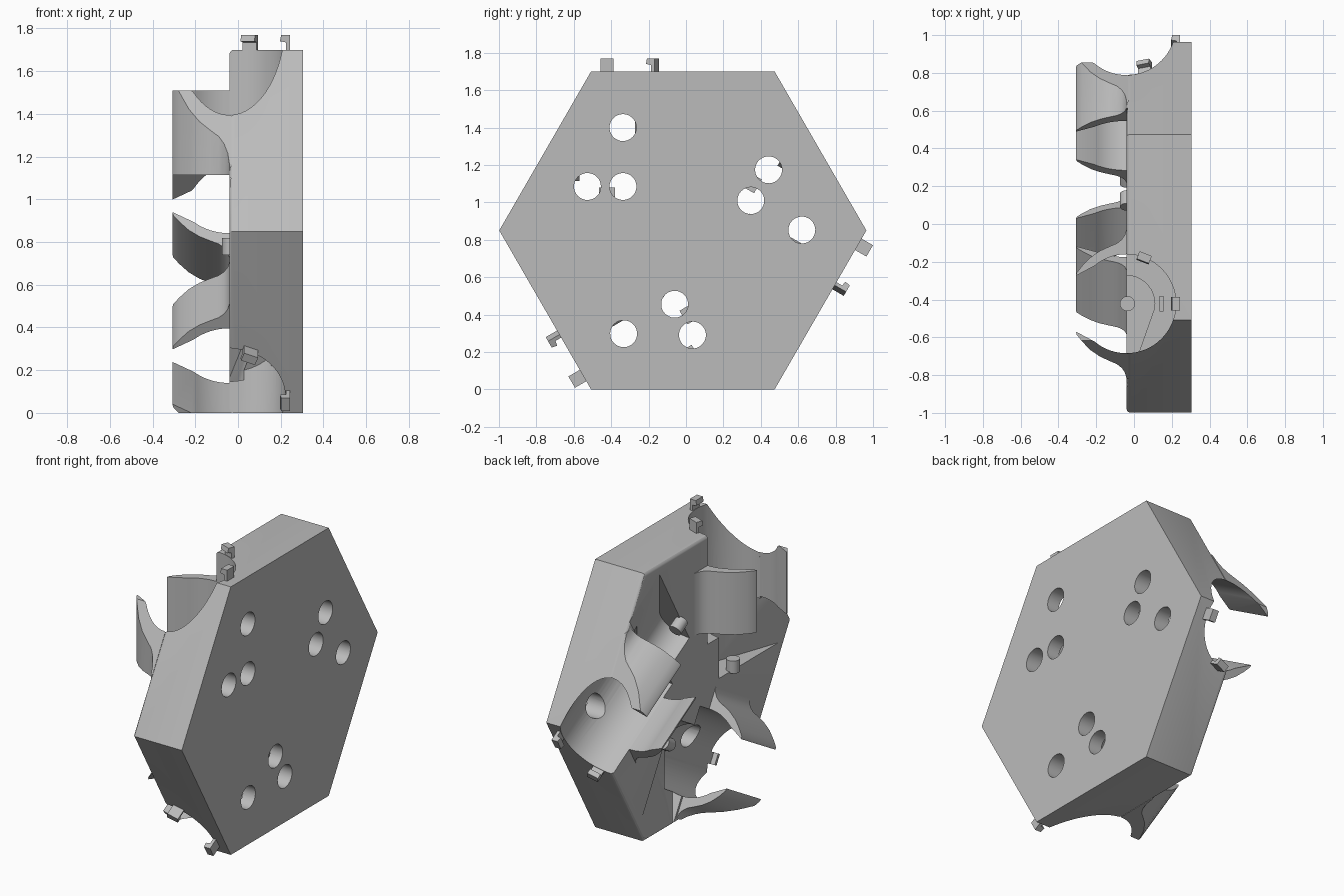
import bpy, bmesh
from math import sin, cos, pi, radians
from mathutils import Matrix, Vector

cube = bpy.data.objects.get("Cube")
if cube:
    bpy.data.objects.remove(cube, do_unlink=True)

grey = bpy.data.materials.new("plain grey")
grey.use_nodes = True
tone = (0.5, 0.5, 0.5, 1)
grey.diffuse_color = tone
grey.node_tree.nodes["Principled BSDF"].inputs["Base Color"].default_value = tone

CENTRE = Matrix.Translation((0, -0.017, 0.85))
APOTHEM = 0.85
CIRCUM = APOTHEM / cos(pi / 6)
BACK, FACE = 0.305, -0.04        # x of the flat back and of the working face
AXIS_U = -0.405                  # sideways offset of each channel
RADIUS = 0.262


def add_object(name, bm, matrix):
    bmesh.ops.recalc_face_normals(bm, faces=bm.faces)
    bm.transform(matrix)
    mesh = bpy.data.meshes.new(name)
    bm.to_mesh(mesh)
    bm.free()
    mesh.materials.append(grey)
    obj = bpy.data.objects.new(name, mesh)
    bpy.context.collection.objects.link(obj)
    return obj


def extrude(name, points, direction, matrix):
    """Close a planar outline and push it along a direction."""
    bm = bmesh.new()
    face = bm.faces.new([bm.verts.new(p) for p in points])
    grown = bmesh.ops.extrude_face_region(bm, geom=[face])
    moved = [v for v in grown["geom"] if isinstance(v, bmesh.types.BMVert)]
    bmesh.ops.translate(bm, verts=moved, vec=direction)
    return add_object(name, bm, matrix)


def along_channel(name, outline, low, high, matrix):
    return extrude(name, [(x, u, low) for x, u in outline],
                   Vector((0, 0, high - low)), matrix)


def circle(cx, cy, r, n):
    return [(cx + r * cos(2 * pi * i / n), cy + r * sin(2 * pi * i / n)) for i in range(n)]


def hexagon(name, x0, x1):
    return extrude(name, [(x0, y, z) for y, z in circle(0, 0, CIRCUM, 6)],
                   Vector((x1 - x0, 0, 0)), CENTRE)


def boolean(target, tool, operation, keep=False):
    mod = target.modifiers.new("cut", "BOOLEAN")
    mod.operation = operation
    mod.solver = "EXACT"
    mod.object = tool
    bpy.context.view_layer.update()
    bpy.context.view_layer.objects.active = target
    bpy.ops.object.modifier_apply(modifier=mod.name)
    if not keep:
        bpy.data.objects.remove(tool, do_unlink=True)


def box(name, x, u, w, matrix):
    outline = [(x[0], u[0]), (x[1], u[0]), (x[1], u[1]), (x[0], u[1])]
    return along_channel(name, outline, w[0], w[1], matrix)


# Hexagonal plate with softened edges on the working face
plate = hexagon("hex_plate", FACE, BACK)
bm = bmesh.new()
bm.from_mesh(plate.data)
rim = [e for e in bm.edges if all(v.co.x < FACE + 0.001 for v in e.verts)]
bmesh.ops.bevel(bm, geom=rim, offset=0.02, segments=3, profile=0.5, affect="EDGES")
bm.to_mesh(plate.data)
bm.free()
limit = hexagon("hex_limit", -0.6, 0.6)
limit.hide_render = True
parts = [plate]

# Ramped pocket outline: round on one side, rising to the plate edge on the other
pocket_arc = [(FACE + 0.15 * sin(a), AXIS_U + 0.15 * cos(a))
              for a in [radians(10 * i) for i in range(11)]]
pocket = [(-0.5, AXIS_U + 0.15)] + pocket_arc + [(FACE, -0.85), (-0.5, -0.85)]

# Claw section as (x, half width): inner arc, thin tip, flared foot
inner = [(FACE - RADIUS * sin(a), RADIUS * cos(a))
         for a in [radians(5 * i) for i in range(9)]]
outer = [(-0.307, 0.148), (-0.303, 0.165), (-0.275, 0.2), (-0.23, 0.246), (-0.18, 0.28),
         (-0.13, 0.303), (-0.09, 0.32), (-0.065, 0.34), (-0.048, 0.365),
         (FACE, 0.395), (-0.03, 0.395), (-0.03, 0.2635)]
claw = inner + outer

for label, turn in (("upper", 0), ("lower_front", 120), ("lower_back", -120)):
    place = CENTRE @ Matrix.Rotation(radians(turn), 4, "X")

    # Channel, pocket and peg holes
    boolean(plate, along_channel("channel_cutter", circle(FACE, AXIS_U, RADIUS, 64),
                                 0.16, 1.1, place), "DIFFERENCE")
    boolean(plate, along_channel("pocket_cutter", pocket, -0.1, 0.25, place), "DIFFERENCE")
    for u, w in ((-0.32, 0.55), (-0.32, 0.235), (-0.51, 0.235)):
        hole = extrude("hole_cutter", [(0.02, y, z) for y, z in circle(u, w, 0.072, 32)],
                       Vector((0.5, 0, 0)), place)
        boolean(plate, hole, "DIFFERENCE")

    # Pair of curved claws, trimmed to the hexagon
    for side, sign in (("inner", 1), ("outer", -1)):
        outline = [(x, AXIS_U + sign * h) for x, h in claw]
        shell = along_channel(f"{label}_{side}_claw", outline, 0.265, 0.66, place)
        boolean(shell, limit, "INTERSECT", keep=True)
        parts.append(shell)

    # Hooked clips on the mouth of the channel
    for side, angle in (("deep", 0), ("side", 69)):
        seat = (place @ Matrix.Translation((FACE, AXIS_U, 0))
                @ Matrix.Rotation(radians(angle), 4, "Z"))
        hook = [(0.264, 0.8), (0.284, 0.8), (0.284, 0.92), (0.242, 0.92),
                (0.236, 0.89), (0.264, 0.885)]
        parts.append(extrude(f"{label}_{side}_clip", [(r, -0.035, w) for r, w in hook],
                             Vector((0, 0.07, 0)), seat))

    # Ledge tab and pocket peg
    parts.append(box(f"{label}_ledge_tab", (0.135, 0.157), (AXIS_U - 0.042, AXIS_U + 0.042),
                     (0.15, 0.23), place))
    parts.append(along_channel(f"{label}_pocket_peg", circle(-0.035, AXIS_U, 0.04, 16),
                               -0.11, -0.03, place))

bpy.data.objects.remove(limit, do_unlink=True)

# Smooth curved walls, keep corners crisp
bpy.ops.object.select_all(action="DESELECT")
for part in parts:
    part.select_set(True)
bpy.context.view_layer.objects.active = plate
bpy.ops.object.shade_smooth_by_angle(angle=radians(30))
